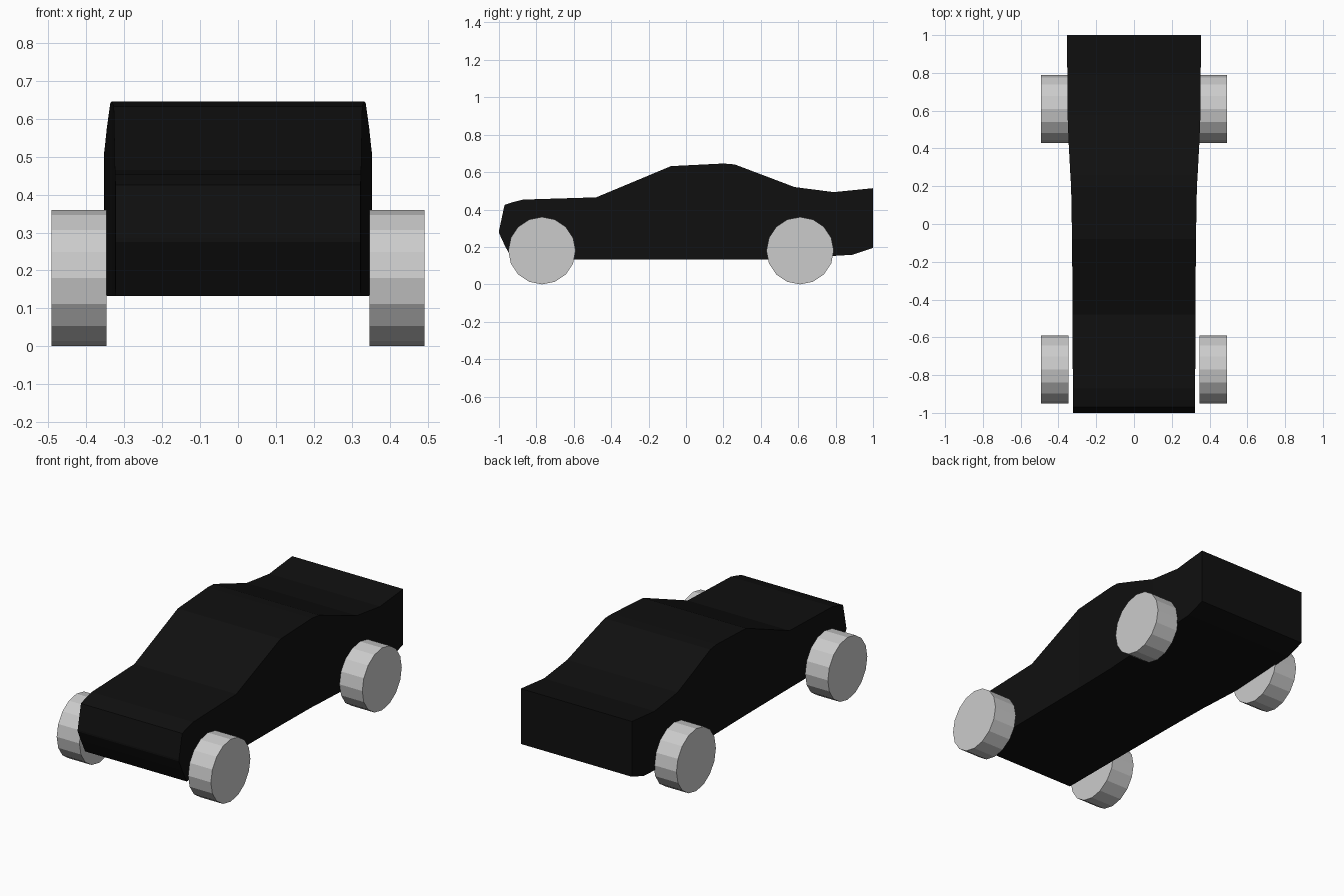
import bpy, bmesh
from math import pi

if "Cube" in bpy.data.objects:
    bpy.data.objects.remove(bpy.data.objects["Cube"])

black = bpy.data.materials.new("black_paint")
black.diffuse_color = (0.005, 0.005, 0.005, 1)
black.use_nodes = True
black.node_tree.nodes["Principled BSDF"].inputs["Base Color"].default_value = black.diffuse_color

# Body sections, front to back: y, half width, bottom z, top z
SECTIONS = [
    (-1.00, 0.323, 0.275, 0.285),
    (-0.97, 0.323, 0.21, 0.425),
    (-0.93, 0.324, 0.133, 0.438),
    (-0.87, 0.324, 0.133, 0.453),
    (-0.48, 0.325, 0.133, 0.465),
    (-0.08, 0.328, 0.133, 0.632),
    (0.20, 0.333, 0.133, 0.646),
    (0.26, 0.337, 0.133, 0.641),
    (0.43, 0.346, 0.133, 0.577),
    (0.58, 0.352, 0.140, 0.520),
    (0.79, 0.353, 0.152, 0.493),
    (0.89, 0.354, 0.158, 0.503),
    (1.00, 0.354, 0.195, 0.514),
]


def make_object(name, bm, material=None):
    bmesh.ops.recalc_face_normals(bm, faces=bm.faces)
    mesh = bpy.data.meshes.new(name)
    bm.to_mesh(mesh)
    bm.free()
    if material:
        mesh.materials.append(material)
    obj = bpy.data.objects.new(name, mesh)
    bpy.context.collection.objects.link(obj)
    return obj


# Lofted car body
bm = bmesh.new()
rings = [[bm.verts.new(p) for p in ((-w, y, lo), (w, y, lo), (w, y, hi), (-w, y, hi))]
         for y, w, lo, hi in SECTIONS]
for a, b in zip(rings, rings[1:]):
    for i in range(4):
        j = (i + 1) % 4
        bm.faces.new((a[i], a[j], b[j], b[i]))
bm.faces.new(rings[0])
bm.faces.new(rings[-1])
make_object("car_body", bm, black)

# Four sixteen-sided wheels
for end, y in (("front", -0.77), ("rear", 0.61)):
    for side, sx in (("left", 1), ("right", -1)):
        bpy.ops.mesh.primitive_cylinder_add(
            vertices=16, radius=0.18, depth=0.145,
            location=(sx * 0.4195, y, 0.18), rotation=(0, pi / 2, 0))
        bpy.context.object.name = f"{end}_{side}_wheel"
